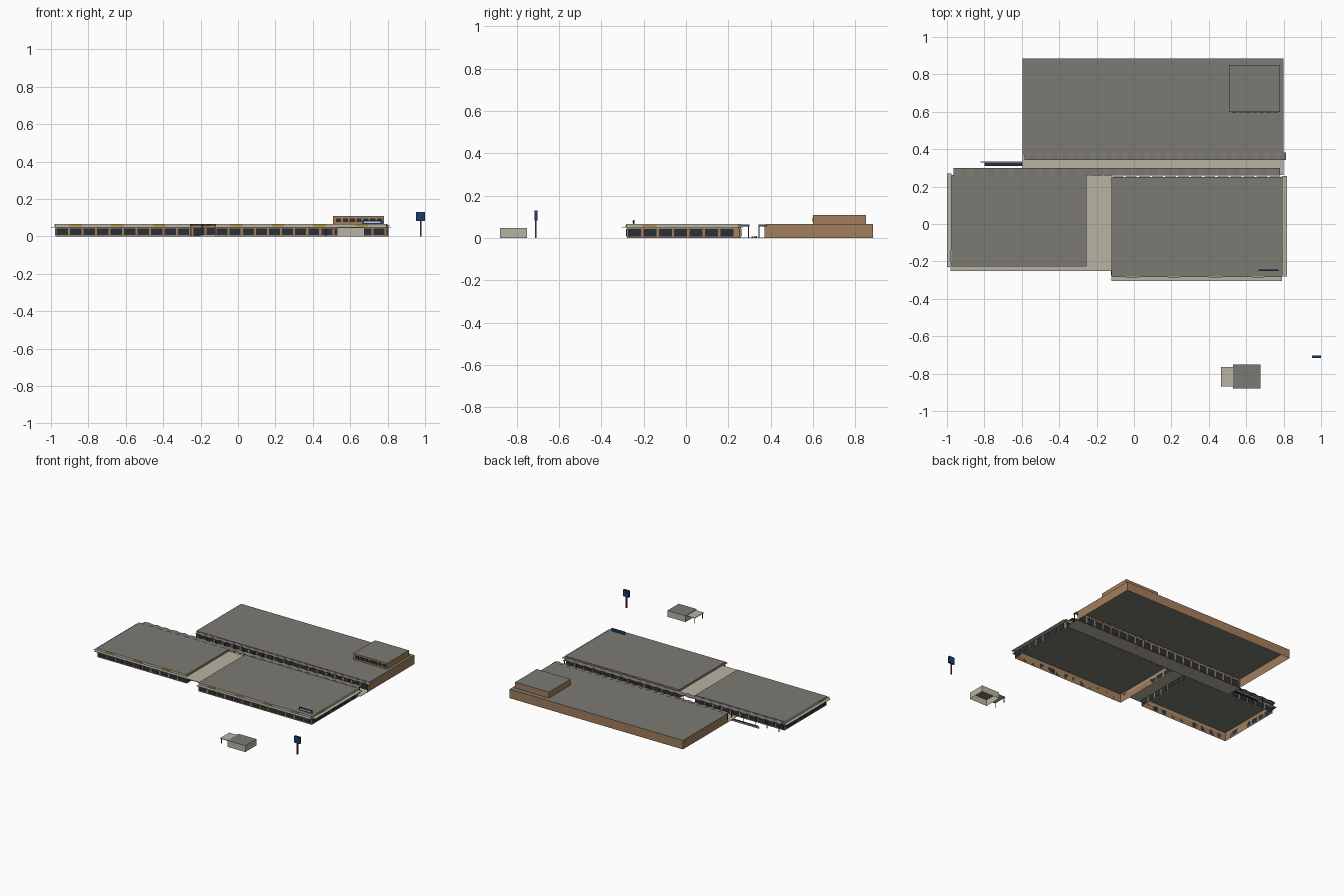
import bpy, bmesh
from mathutils import Vector

default_cube = bpy.data.objects.get("Cube")
if default_cube:
    bpy.data.objects.remove(default_cube, do_unlink=True)


def material(name, red, green, blue):
    mat = bpy.data.materials.new(name)
    mat.use_nodes = True
    colour = (red, green, blue, 1)
    mat.diffuse_color = colour
    shader = next(n for n in mat.node_tree.nodes if n.type == 'BSDF_PRINCIPLED')
    shader.inputs["Base Color"].default_value = colour
    return mat


ROOF = material("roof grey", 0.2, 0.195, 0.175)
CONCRETE = material("pale concrete", 0.48, 0.45, 0.37)
BRICK = material("brown brick", 0.36, 0.21, 0.11)
GLASS = material("dark glass", 0.02, 0.03, 0.042)
GOLD = material("gold sign", 0.45, 0.26, 0.04)
BLUE = material("navy blue", 0.012, 0.045, 0.14)
POST = material("red brown post", 0.12, 0.05, 0.03)
PALE = material("pale sign band", 0.6, 0.65, 0.7)


def finish(name, bm, *mats):
    mesh = bpy.data.meshes.new(name)
    bm.to_mesh(mesh)
    bm.free()
    for mat in mats:
        mesh.materials.append(mat)
    obj = bpy.data.objects.new(name, mesh)
    bpy.context.collection.objects.link(obj)
    return obj


def add_box(bm, x, y, z):
    """Add a box given its (low, high) range on each axis."""
    ranges = (x, y, z)
    verts = bmesh.ops.create_cube(bm, size=1)["verts"]
    for v in verts:
        v.co = Vector([r[0] if c < 0 else r[1] for r, c in zip(ranges, v.co)])
    return verts


def boxes(name, mat, *parts):
    bm = bmesh.new()
    for part in parts:
        add_box(bm, *part)
    return finish(name, bm, mat)


def shell(name, x, y, z, wall, open_front=False):
    """Hollow building: walls and flat roof, no floor."""
    bm = bmesh.new()
    add_box(bm, x, y, z)
    bm.normal_update()
    gone = [f for f in bm.faces if f.normal.z < -0.5 or (open_front and f.normal.y < -0.5)]
    bmesh.ops.delete(bm, geom=gone, context='FACES')
    for f in bm.faces:
        f.material_index = 1 if f.normal.z > 0.5 else 0
    return finish(name, bm, wall, ROOF)


def along(axis, plane, side, span, z, depth=0.003):
    """Box ranges of a plate lying on a wall that faces along axis."""
    out = tuple(sorted((plane, plane + side * depth)))
    return (out, span, z) if axis == 'x' else (span, out, z)


def row(name, mat, axis, plane, side, start, end, count, z, fill=0.84):
    step = (end - start) / count
    gap = step * (1 - fill) / 2
    spans = [(start + i * step + gap, start + (i + 1) * step - gap) for i in range(count)]
    return boxes(name, mat, *[along(axis, plane, side, s, z) for s in spans])


# Building outlines
LEFT_X, LEFT_Y = (-0.975, -0.255), (-0.225, 0.26)
RIGHT_X, RIGHT_Y = (-0.12, 0.79), (-0.28, 0.25)
REAR_X, REAR_Y = (-0.595, 0.8), (0.375, 0.885)
PANE = (0.008, 0.043)
BAND = (0.05, 0.065)

# Main shells
shell("west_block", LEFT_X, LEFT_Y, (0, 0.065), BRICK)
shell("east_block", RIGHT_X, RIGHT_Y, (0, 0.065), BRICK)
shell("rear_block", REAR_X, REAR_Y, (0, 0.065), BRICK, open_front=True)
shell("upper_storey", (0.508, 0.78), (0.6, 0.85), (0.065, 0.108), BRICK)

# Shop windows on the two front blocks
for tag, xs, ys, count, outer in (("west", LEFT_X, LEFT_Y, 10, -1), ("east", RIGHT_X, RIGHT_Y, 13, 1)):
    row(tag + "_front_windows", GLASS, 'y', ys[0], -1, *xs, count, PANE)
    row(tag + "_back_windows", GLASS, 'y', ys[1], 1, *xs, count, PANE)
    for side, plane in ((-1, xs[0]), (1, xs[1])):
        row(f"{tag}_side_windows_{'right' if side < 0 else 'left'}", GLASS, 'x', plane, side,
            ys[0], ys[1] - 0.02, 7, PANE)
    # Pale fascia with gold shop signs
    outer_wall = xs[0] if outer < 0 else xs[1]
    boxes(tag + "_fascia", CONCRETE,
          along('y', ys[0], -1, xs, BAND), along('x', outer_wall, outer, ys, BAND))
    signs = [along('y', ys[0] - 0.003, -1, (c - 0.033, c + 0.033), (0.052, 0.062))
             for c in [(-0.87 if outer < 0 else -0.01) + i * 0.224 for i in range(3 if outer < 0 else 4)]]
    signs.append(along('x', outer_wall + outer * 0.003, outer, (-0.205, -0.14), (0.052, 0.062)))
    boxes(tag + "_shop_signs", GOLD, *signs)

# Pavement canopies and the covered passage
CANOPY = (0.046, 0.05)
boxes("front_canopies", CONCRETE,
      ((-0.98, -0.115), (-0.25, LEFT_Y[0]), CANOPY),
      ((-0.12, 0.79), (-0.305, RIGHT_Y[0]), CANOPY),
      ((-1, LEFT_X[0]), (-0.23, 0.27), CANOPY),
      ((RIGHT_X[1], 0.818), (-0.28, 0.257), CANOPY))
boxes("passage_roof", CONCRETE, ((LEFT_X[1], RIGHT_X[0]), (-0.25, 0.26), CANOPY))

# Rear block shopfront: glass between brick piers under a brick beam
row("rear_shop_windows", GLASS, 'y', REAR_Y[0], 1, *REAR_X, 20, (0, 0.045), fill=0.98)
step = (REAR_X[1] - REAR_X[0]) / 20
piers = [((x - 0.006, x + 0.006), (0.372, 0.38), (0, 0.046))
         for x in [REAR_X[0] + 0.006 + i * step * 0.991 for i in range(21)]]
boxes("rear_shop_piers", BRICK, *piers, (REAR_X, (0.372, 0.38), (0.045, 0.0645)))

# Upper storey windows
row("upper_windows", GLASS, 'y', 0.6, -1, 0.52, 0.775, 7, (0.076, 0.096), fill=0.75)

# Walkway floor between the blocks
boxes("walkway_floor", CONCRETE, (REAR_X, (0.262, 0.372), (0, 0.003)))


def folded_canopy(name, x, y, count):
    """Thin zigzag roof strip."""
    bm = bmesh.new()
    pairs = []
    for i in range(count * 2 + 1):
        px = x[0] + (x[1] - x[0]) * i / (count * 2)
        pz = 0.057 + 0.006 * (i % 2)
        pairs.append([bm.verts.new((px, py, pz)) for py in y])
    for a, b in zip(pairs, pairs[1:]):
        bm.faces.new((a[0], b[0], b[1], a[1]))
    obj = finish(name, bm, ROOF)
    thick = obj.modifiers.new("thickness", 'SOLIDIFY')
    thick.thickness = 0.003


# Walkway canopies on slim posts
for tag, x, y, post_y in (("south", (-0.965, 0.78), (0.26, 0.3), 0.295),
                          ("north", (-0.585, 0.812), (0.342, 0.382), 0.345)):
    folded_canopy(tag + "_walkway_canopy", x, y, 24)
    count = 18
    places = [x[0] + 0.01 + (x[1] - x[0] - 0.02) * i / count for i in range(count + 1)]
    boxes(tag + "_walkway_posts", POST,
          *[((p - 0.002, p + 0.002), (post_y - 0.002, post_y + 0.002), (0, 0.057)) for p in places])

# Low kerb and dark slatted ramp at the walkway's end
boxes("ramp_kerb", CONCRETE, ((-0.82, -0.6), (0.329, 0.334), (0, 0.009)))
boxes("ramp_slats", GLASS, ((-0.8, -0.596), (0.309, 0.317), (0, 0.006)),
      ((-0.8, -0.596), (0.319, 0.329), (0, 0.006)))
boxes("walkway_benches", CONCRETE,
      *[((c - 0.08, c + 0.08), (0.33, 0.336), (0.003, 0.009)) for c in (-0.48, -0.12, 0.24, 0.58)])

# Roof sign
boxes("roof_sign", BLUE, ((0.665, 0.772), (-0.25, -0.244), (0.065, 0.086)))
boxes("roof_sign_band", PALE, ((0.675, 0.762), (-0.252, -0.25), (0.072, 0.079)))

# Kiosk with a small porch
shell("kiosk", (0.53, 0.675), (-0.88, -0.752), (0, 0.046), CONCRETE)
boxes("kiosk_porch", CONCRETE, ((0.465, 0.53), (-0.87, -0.765), (0.038, 0.042)))
boxes("kiosk_porch_posts", POST,
      *[((0.469, 0.473), (y - 0.002, y + 0.002), (0, 0.038)) for y in (-0.862, -0.773)])

# Roadside pylon sign
boxes("pylon_post", POST, ((0.972, 0.98), (-0.714, -0.706), (0, 0.085)))
boxes("pylon_panel", BLUE, ((0.953, 1.0), (-0.717, -0.703), (0.082, 0.13)))
